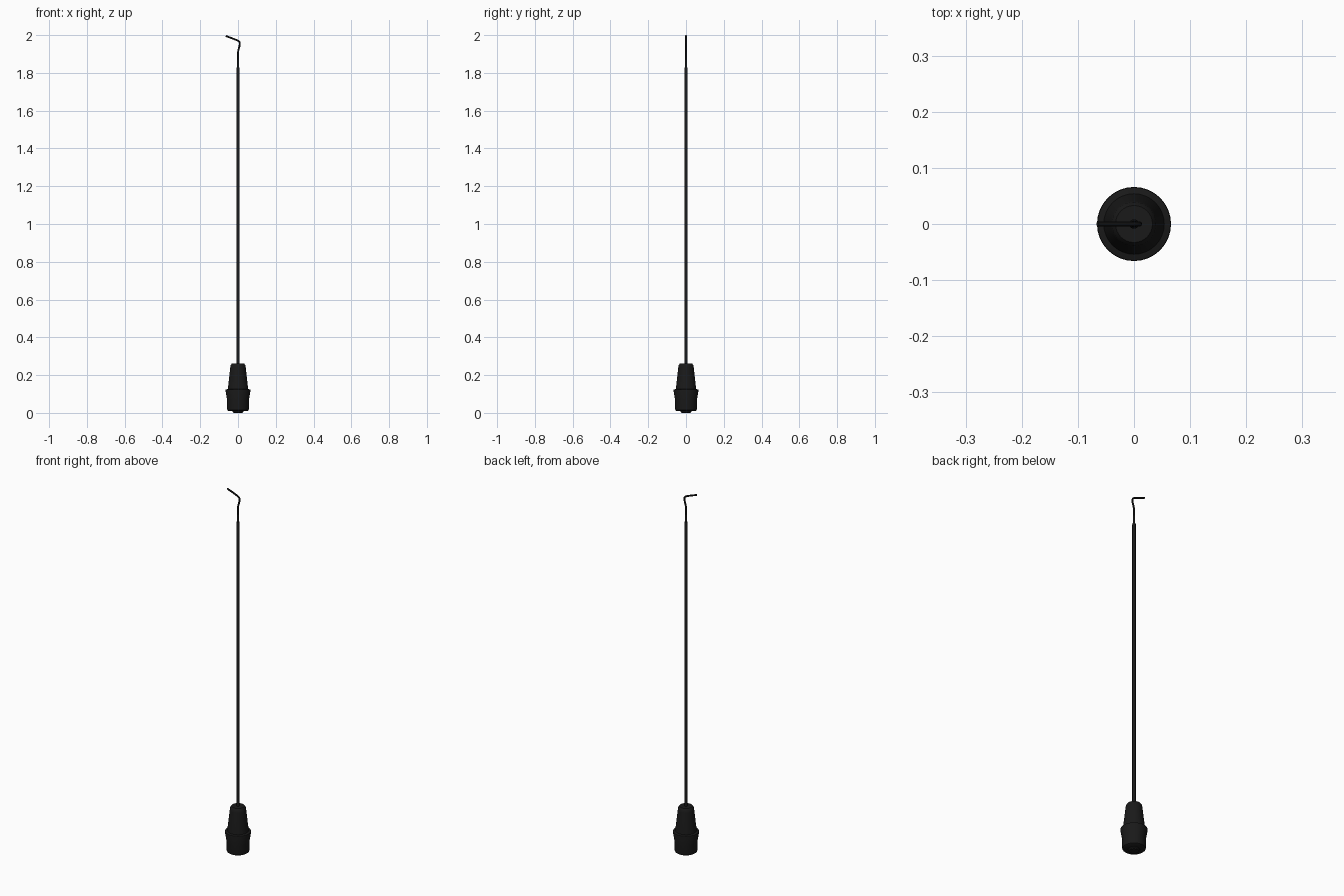
import bpy, bmesh, math

if "Cube" in bpy.data.objects:
    bpy.data.objects.remove(bpy.data.objects["Cube"])

black = bpy.data.materials.new("black_plastic")
black.diffuse_color = (0.01, 0.01, 0.01, 1)
black.use_nodes = True
black.node_tree.nodes["Principled BSDF"].inputs["Base Color"].default_value = black.diffuse_color


def finish(obj):
    obj.data.materials.append(black)
    bpy.ops.object.select_all(action='DESELECT')
    obj.select_set(True)
    bpy.context.view_layer.objects.active = obj
    bpy.ops.object.shade_smooth_by_angle(angle=math.radians(35))


def lathe(name, profile, sides=32):
    # Revolve (radius, z) points about the z axis
    bm = bmesh.new()
    verts = [bm.verts.new((r, 0, z)) for r, z in profile]
    edges = [bm.edges.new(pair) for pair in zip(verts, verts[1:])]
    bmesh.ops.spin(bm, geom=verts + edges, cent=(0, 0, 0), axis=(0, 0, 1),
                   angle=math.tau, steps=sides)
    bmesh.ops.remove_doubles(bm, verts=bm.verts, dist=1e-5)
    bmesh.ops.recalc_face_normals(bm, faces=bm.faces)
    mesh = bpy.data.meshes.new(name)
    bm.to_mesh(mesh)
    bm.free()
    obj = bpy.data.objects.new(name, mesh)
    bpy.context.collection.objects.link(obj)
    finish(obj)


def wire(name, points, radius):
    # Round wire along (x, z) points
    curve = bpy.data.curves.new(name, 'CURVE')
    curve.dimensions = '3D'
    curve.bevel_depth = radius
    curve.bevel_resolution = 3
    curve.use_fill_caps = True
    spline = curve.splines.new('POLY')
    spline.points.add(len(points) - 1)
    for p, (x, z) in zip(spline.points, points):
        p.co = (x, 0, z, 1)
    obj = bpy.data.objects.new(name, curve)
    bpy.context.collection.objects.link(obj)
    bpy.ops.object.select_all(action='DESELECT')
    obj.select_set(True)
    bpy.context.view_layer.objects.active = obj
    bpy.ops.object.convert(target='MESH')
    finish(bpy.context.view_layer.objects.active)


# Grip: flared collar, tapered upper body and rounded shoulder
lathe("handle_grip", [
    (0, 0.008), (0.05, 0.01), (0.056, 0.014), (0.058, 0.022), (0.057, 0.065),
    (0.066, 0.118), (0.065, 0.123), (0.054, 0.126), (0.05, 0.16),
    (0.041, 0.24), (0.039, 0.253), (0.033, 0.261), (0, 0.262)])

# End plug under the grip
lathe("end_plug", [(0, 0), (0.024, 0), (0.028, 0.004), (0.028, 0.012), (0, 0.012)])

# Long shaft
lathe("shaft", [(0, 0.25), (0.0085, 0.25), (0.0085, 1.825), (0.0065, 1.83), (0, 1.83)], 16)

# Sleeve between shaft and hook
lathe("hook_sleeve", [(0, 1.82), (0.006, 1.82), (0.006, 1.865), (0.005, 1.87), (0, 1.87)], 16)

# Bent hook wire
wire("hook_tip", [
    (0, 1.82), (0, 1.905), (0.001, 1.916), (0.004, 1.928), (0.008, 1.942),
    (0.0095, 1.953), (0.009, 1.961), (0.005, 1.967), (-0.003, 1.972),
    (-0.03, 1.9825), (-0.065, 1.9955)], 0.0048)
